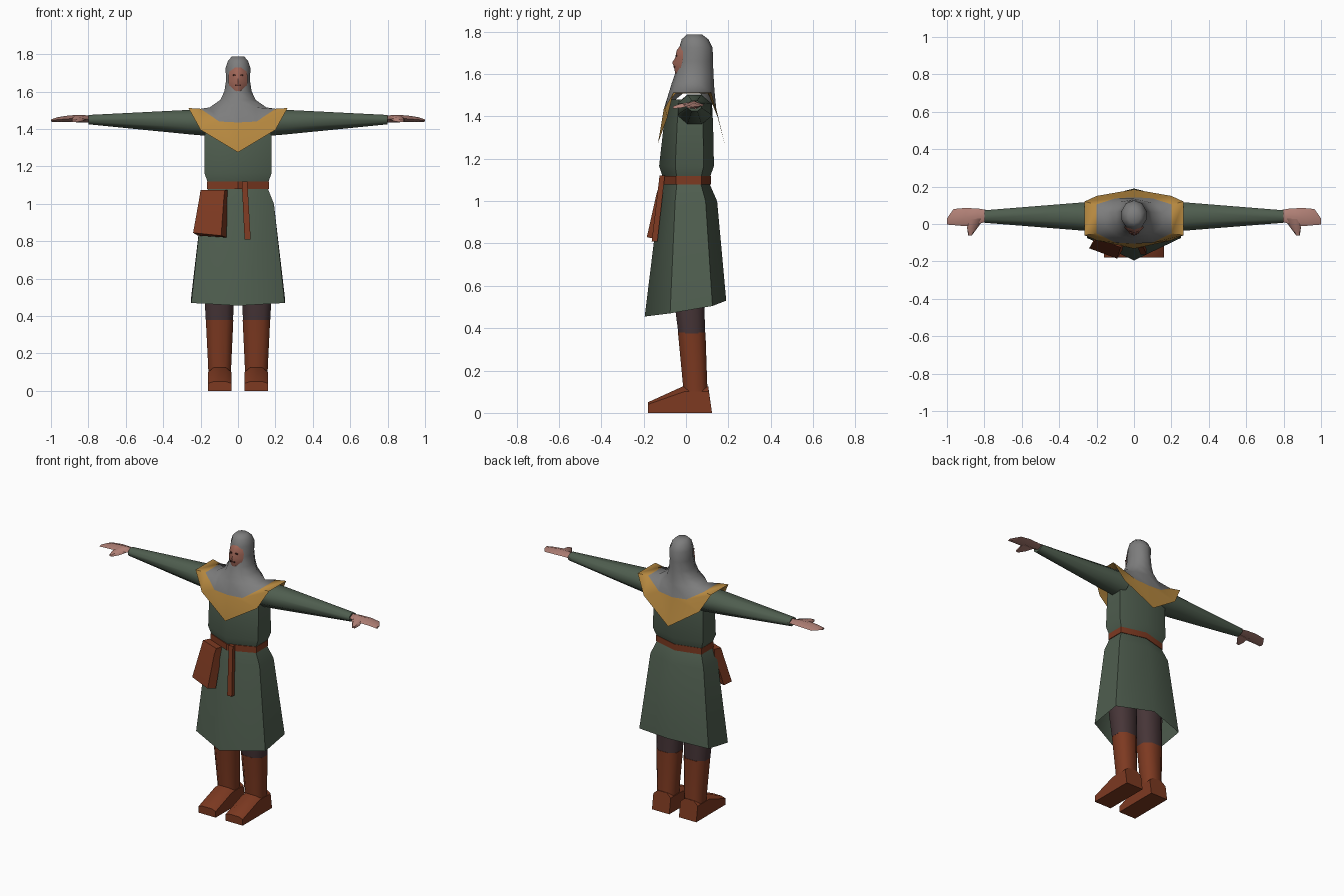
import bpy, bmesh, math

if "Cube" in bpy.data.objects:
    bpy.data.objects.remove(bpy.data.objects["Cube"])


def material(name, srgb):
    m = bpy.data.materials.new(name)
    m.diffuse_color = [(c / 255) ** 2.2 for c in srgb] + [1]
    m.use_nodes = True
    m.node_tree.nodes["Principled BSDF"].inputs["Base Color"].default_value = m.diffuse_color
    return m


GREEN = material("green cloth", (80, 94, 80))
GREY = material("grey hood", (124, 124, 124))
GOLD = material("gold trim", (182, 136, 66))
LEATHER = material("brown leather", (124, 60, 38))
TROUSER = material("dark trousers", (72, 56, 58))
SKIN = material("skin", (176, 128, 118))
RUDDY = material("ruddy face", (158, 102, 88))
DARK = material("dark features", (84, 50, 44))


def finish(bm, name, mats, mirror=False, angle=40):
    bmesh.ops.recalc_face_normals(bm, faces=bm.faces)
    mesh = bpy.data.meshes.new(name)
    bm.to_mesh(mesh)
    bm.free()
    ob = bpy.data.objects.new(name, mesh)
    bpy.context.collection.objects.link(ob)
    for m in mats:
        mesh.materials.append(m)
    if mirror:
        ob.modifiers.new("mirror", 'MIRROR').use_mirror_merge = False
    bpy.ops.object.select_all(action='DESELECT')
    ob.select_set(True)
    bpy.context.view_layer.objects.active = ob
    bpy.ops.object.shade_smooth_by_angle(angle=math.radians(angle))
    return ob


def loft(name, rings, mats, band=lambda i: 0, caps=(True, True), mirror=False, angle=40):
    """Skin a list of equal-length point rings; band(i) gives the material of band i."""
    bm = bmesh.new()
    vs = [[bm.verts.new(p) for p in r] for r in rings]
    n = len(rings[0])
    for i in range(len(vs) - 1):
        for j in range(n):
            k = (j + 1) % n
            bm.faces.new((vs[i][j], vs[i][k], vs[i + 1][k], vs[i + 1][j])).material_index = band(i)
    if caps[0]:
        bm.faces.new(vs[0][::-1]).material_index = band(0)
    if caps[1]:
        bm.faces.new(vs[-1]).material_index = band(len(vs) - 2)
    return finish(bm, name, mats, mirror, angle)


def both(half):
    """Close a right-hand half outline (front to back) into a full ring."""
    return half + [(-x, y, z) for x, y, z in half[-2:0:-1]]


def hexagon(z, w, f, b):
    return both([(0, f, z), (w, f * .4, z), (w, b * .63, z), (0, b, z)])


def oval(z, w, f, b):
    c, d = (f + b) / 2, (b - f) / 2
    return both([(w * math.sin(math.pi * i / 5), c - d * math.cos(math.pi * i / 5), z)
                 for i in range(6)])


def rect(x0, x1, y0, y1, z0, z1=None):
    z1 = z0 if z1 is None else z1
    return [(x0, y0, z0), (x1, y0, z0), (x1, y1, z1), (x0, y1, z1)]


# Skirt with a hem that rises towards the back
hem = both([(0, -.195, .455), (.25, -.075, .47), (.25, .125, .505), (0, .19, .53)])
loft("skirt", [hem, hexagon(1.0, .192, -.128, .147), hexagon(1.08, .16, -.108, .112)],
     [GREEN], caps=(False, False), angle=60)

# Upper tunic
loft("tunic_body", [hexagon(1.11, .16, -.108, .112), hexagon(1.165, .18, -.127, .132),
                    hexagon(1.36, .178, -.105, .128), hexagon(1.48, .175, -.08, .122)],
     [GREEN], angle=60)

# Belt and its hanging end
loft("belt", [hexagon(1.078, .165, -.117, .117), hexagon(1.118, .165, -.117, .117)], [LEATHER])
loft("belt_end", [rect(.035, .068, -.162, -.135, .81), rect(.02, .05, -.125, -.1, 1.12)], [LEATHER])

# Pouch lying against the front side of the skirt
loft("pouch", [
    [(-.24, -.13, .845), (-.09, -.185, .83), (-.062, -.14, .82), (-.215, -.085, .83)],
    [(-.205, -.085, 1.04), (-.075, -.138, 1.04), (-.055, -.09, 1.04), (-.18, -.035, 1.04)],
    [(-.2, -.075, 1.075), (-.07, -.125, 1.075), (-.055, -.09, 1.075), (-.18, -.035, 1.075)]],
     [LEATHER])


# Sleeves
def cuff(x, y, z, ry, rz):
    return [(x, y + ry * math.cos(a), z + rz * math.sin(a))
            for a in [math.pi / 8 + i * math.pi / 4 for i in range(8)]]


loft("sleeves", [cuff(.14, .04, 1.432, .088, .077), cuff(.27, .04, 1.437, .082, .07),
                 cuff(.8, .04, 1.45, .036, .027)], [GREEN], mirror=True, angle=60)


# Hands with thumbs
def palm(x, y0, y1, z, h):
    m = (y0 + y1) / 2
    return [(x, y0, z), (x, m, z - h), (x, y1, z), (x, m, z + h)]


loft("hands", [palm(.785, .015, .075, 1.452, .018), palm(.83, .0, .082, 1.455, .02),
               palm(.9, -.012, .086, 1.455, .018), palm(.965, -.006, .08, 1.45, .013),
               palm(1.0, -.003, .03, 1.445, .006)], [SKIN], mirror=True, angle=60)
loft("thumbs", [[(.80, .03, 1.455), (.89, .03, 1.455), (.87, .03, 1.47), (.82, .03, 1.47)],
                [(.84, -.025, 1.44), (.892, -.025, 1.44), (.885, -.025, 1.46), (.85, -.025, 1.46)],
                [(.868, -.062, 1.437), (.886, -.062, 1.437), (.886, -.062, 1.448),
                 (.868, -.062, 1.448)]], [SKIN], mirror=True, angle=60)


# Trousers and boots
def leg(x0, x1, y0, y1, z0, z1=None):
    """Eight-sided section with clipped corners, tilting from z0 in front to z1 behind."""
    z1 = z0 if z1 is None else z1
    c, d = (x1 - x0) * .25, (y1 - y0) * .25
    za, zb = z0 + (z1 - z0) * .25, z0 + (z1 - z0) * .75
    return [(x0 + c, y0, z0), (x1 - c, y0, z0), (x1, y0 + d, za), (x1, y1 - d, zb),
            (x1 - c, y1, z1), (x0 + c, y1, z1), (x0, y1 - d, zb), (x0, y0 + d, za)]


loft("trousers", [leg(.027, .172, -.036, .09, .375), leg(.015, .185, -.065, .085, .6),
                  leg(.01, .17, -.08, .09, .8)], [TROUSER], mirror=True, angle=60)
loft("boot_shafts", [leg(.038, .158, -.012, .105, .09), leg(.036, .16, -.015, .1, .14),
                     leg(.025, .172, -.038, .092, .38)], [LEATHER], mirror=True, angle=60)
loft("boot_feet", [
    [(.035, -.18, 0), (.16, -.18, 0), (.16, -.18, .04), (.13, -.18, .05), (.065, -.18, .05), (.035, -.18, .04)],
    [(.035, -.015, 0), (.16, -.015, 0), (.16, -.01, .1), (.13, -.015, .125), (.065, -.015, .125), (.035, -.01, .1)],
    [(.035, .123, 0), (.16, .123, 0), (.16, .108, .1), (.13, .105, .125), (.065, .105, .125), (.035, .108, .1)]],
     [LEATHER], mirror=True)

# Hood flowing into a shoulder cape with a pointed gold border
collar = both([(0, -.105, 1.435), (.1, -.1, 1.44), (.2, -.05, 1.508), (.2, .105, 1.508),
               (.1, .137, 1.445), (0, .143, 1.435)])
border = both([(0, -.132, 1.275), (.2, -.088, 1.395), (.265, -.06, 1.512), (.265, .12, 1.512),
               (.2, .15, 1.395), (0, .185, 1.26)])
loft("hood_and_cape", [
    oval(1.787, .035, .005, .075), oval(1.765, .056, -.02, .105), oval(1.725, .07, -.032, .126),
    oval(1.66, .067, -.04, .127), oval(1.6, .077, -.052, .13), oval(1.555, .1, -.068, .132),
    oval(1.515, .16, -.08, .135), collar, border],
     [GREY, GOLD], band=lambda i: int(i == 7), caps=(True, False), angle=60)

# Face: a curved patch in the hood opening, with a raised nose
bm = bmesh.new()
rows = [(1.73, .028, -.03), (1.71, .045, -.045), (1.68, .052, -.049), (1.655, .052, -.053),
        (1.63, .046, -.056), (1.6, .028, -.05)]
grid = [[bm.verts.new((u * w, y + .034 * u * u * w / .05 - (.012 if u == 0 and i == 3 else 0), z))
         for u in (-1, -.6, -.2, 0, .2, .6, 1)] for i, (z, w, y) in enumerate(rows)]
for a, b in zip(grid, grid[1:]):
    for j in range(6):
        bm.faces.new((a[j], b[j], b[j + 1], a[j + 1]))
finish(bm, "face", [RUDDY], angle=60)

# Eyes and mouth as thin plates
loft("eyes", [rect(.012, .028, -.05, -.042, 1.682), rect(.012, .028, -.05, -.042, 1.69)],
     [DARK], mirror=True)
loft("mouth", [rect(-.016, .016, -.06, -.052, 1.63), rect(-.016, .016, -.06, -.052, 1.638)], [DARK])
